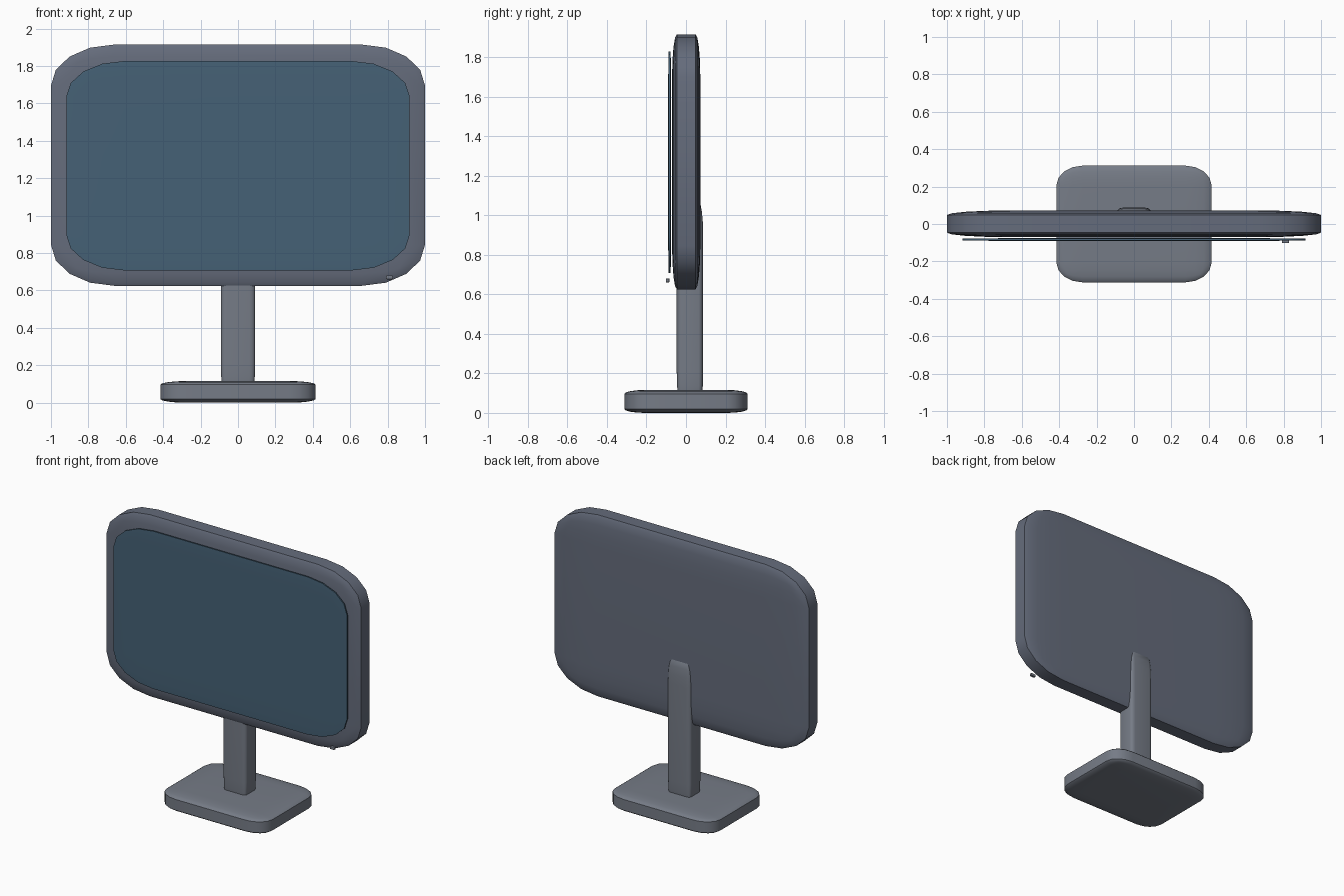
import bpy, bmesh, math
from mathutils import Vector

if "Cube" in bpy.data.objects:
    bpy.data.objects.remove(bpy.data.objects["Cube"])


def material(name, rgb):
    m = bpy.data.materials.new(name)
    m.diffuse_color = (*rgb, 1)
    m.use_nodes = True
    m.node_tree.nodes["Principled BSDF"].inputs["Base Color"].default_value = m.diffuse_color
    return m


def soft_box(name, center, size, mat, segments=4, bevel=0.17):
    """Unit cube with rounded edges, stretched to size so corners become elliptical."""
    bm = bmesh.new()
    bmesh.ops.create_cube(bm, size=1)
    bmesh.ops.bevel(bm, geom=bm.edges[:], offset=bevel, segments=segments,
                    profile=0.5, affect='EDGES')
    bmesh.ops.scale(bm, vec=Vector(size), verts=bm.verts[:])
    bmesh.ops.recalc_face_normals(bm, faces=bm.faces[:])
    mesh = bpy.data.meshes.new(name)
    bm.to_mesh(mesh)
    bm.free()
    ob = bpy.data.objects.new(name, mesh)
    ob.location = center
    mesh.materials.append(mat)
    bpy.context.collection.objects.link(ob)
    bpy.ops.object.select_all(action='DESELECT')
    ob.select_set(True)
    bpy.context.view_layer.objects.active = ob
    bpy.ops.object.shade_smooth_by_angle(angle=math.radians(30))
    return ob


shell = material("shell_blue_grey", (0.13, 0.15, 0.20))
stand = material("stand_grey", (0.18, 0.20, 0.24))
glass = material("screen_blue", (0.06, 0.12, 0.18))

# Display housing, floating screen panel and power button
soft_box("display_housing", (0, 0.001, 1.27), (2.0, 0.143, 1.29), shell)
soft_box("screen_panel", (0, -0.083, 1.267), (1.836, 0.014, 1.12), glass)
soft_box("power_button", (0.81, -0.093, 0.67), (0.038, 0.018, 0.02), stand)

# Stand: upright neck running up behind the housing, and the foot
soft_box("stand_neck", (0, 0.02, 0.55), (0.184, 0.134, 1.04), stand)
soft_box("stand_foot", (0, 0, 0.058), (0.83, 0.624, 0.116), stand)
